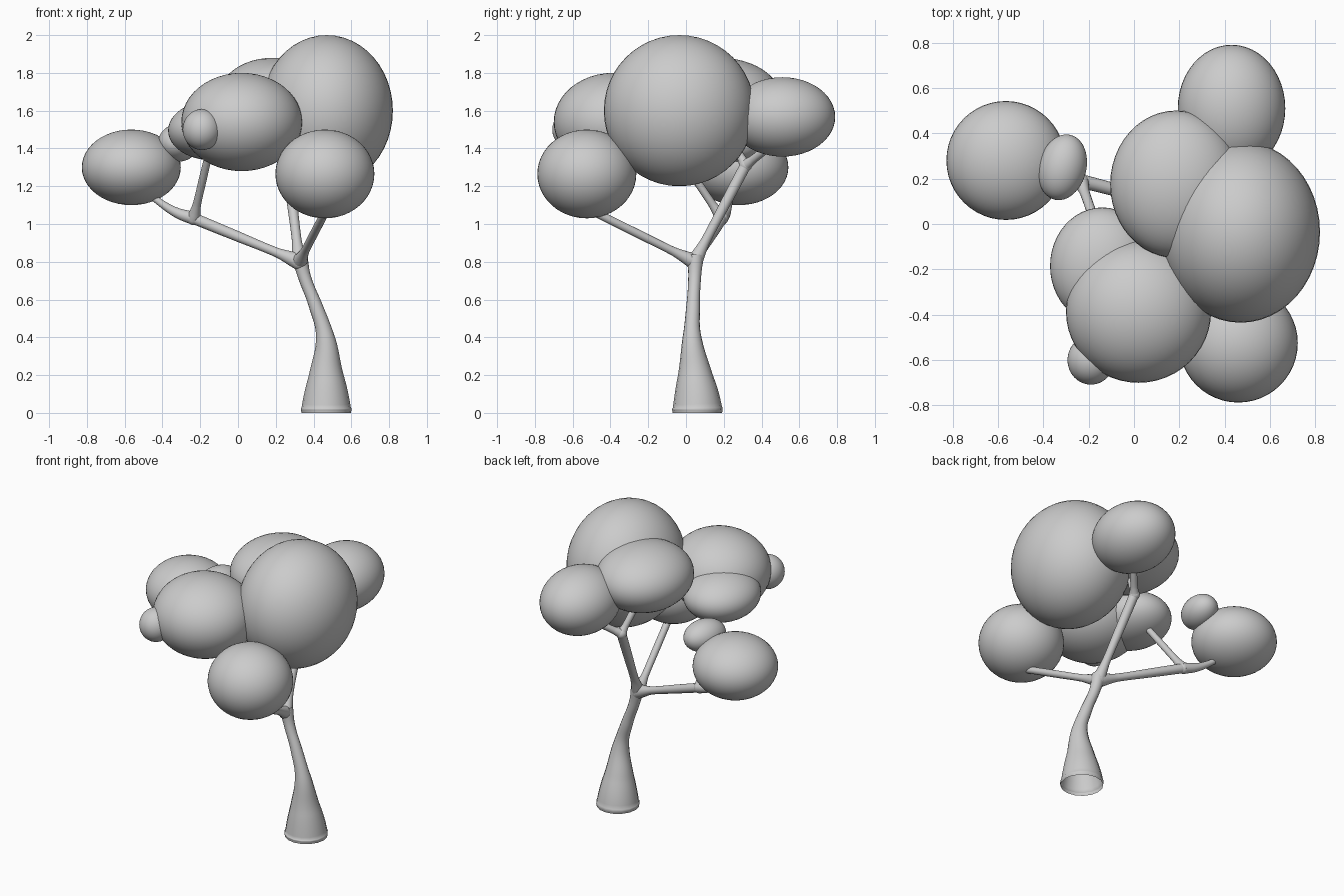
import bpy
import math

if "Cube" in bpy.data.objects:
    bpy.data.objects.remove(bpy.data.objects["Cube"])


def select_only(obj):
    bpy.ops.object.select_all(action='DESELECT')
    obj.select_set(True)
    bpy.context.view_layer.objects.active = obj


def ellipsoid(name, centre, radii, turn=0):
    bpy.ops.mesh.primitive_uv_sphere_add(segments=48, ring_count=24, radius=1, location=centre)
    obj = bpy.context.object
    obj.name = name
    obj.scale = radii
    obj.rotation_euler.z = math.radians(turn)
    bpy.ops.object.shade_smooth()
    return obj


def tube(name, points, capped=True):
    """Smooth tapered tube through (x, y, z, radius) points."""
    curve = bpy.data.curves.new(name, 'CURVE')
    curve.dimensions = '3D'
    curve.bevel_depth = 1
    curve.bevel_resolution = 6
    curve.resolution_u = 10
    curve.use_fill_caps = capped
    spline = curve.splines.new('BEZIER')
    spline.radius_interpolation = 'CARDINAL'
    spline.bezier_points.add(len(points) - 1)
    for bp, (x, y, z, r) in zip(spline.bezier_points, points):
        bp.co = (x, y, z)
        bp.radius = r
        bp.handle_left_type = bp.handle_right_type = 'AUTO'
    obj = bpy.data.objects.new(name, curve)
    bpy.context.collection.objects.link(obj)
    select_only(obj)
    bpy.ops.object.convert(target='MESH')
    bpy.context.object.name = name
    bpy.ops.object.shade_smooth_by_angle(angle=math.radians(50))


def branch(name, start, end, flare, r0, r1):
    """Straight branch that flares where it leaves its parent."""
    pts = []
    for t, r in ((0, flare), (0.1, (flare + r0) / 2), (0.22, r0), (0.6, (r0 + r1) / 2), (1, r1)):
        pts.append(tuple(a + (b - a) * t for a, b in zip(start, end)) + (r,))
    tube(name, pts)


# Trunk, open at the foot
fork = (0.325, 0.045, 0.80)
tube("trunk", [
    (0.467, 0.06, 0.0, 0.131),
    (0.467, 0.06, 0.03, 0.13),
    (0.467, 0.048, 0.2, 0.092),
    (0.462, 0.032, 0.4, 0.05),
    (0.41, 0.038, 0.57, 0.036),
    (0.352, 0.046, 0.72, 0.034),
    (0.325, 0.05, 0.83, 0.042),
], capped=False)

# Branches
left_fork = (-0.235, 0.19, 1.03)
back_fork = (0.262, 0.315, 1.31)
ellipsoid("main_fork", fork, (0.045, 0.045, 0.045))
branch("left_branch", fork, left_fork, 0.045, 0.025, 0.03)
branch("back_branch", fork, back_fork, 0.042, 0.026, 0.03)
branch("front_branch", fork, (0.46, -0.48, 1.06), 0.042, 0.023, 0.022)
ellipsoid("left_fork", left_fork, (0.036, 0.033, 0.036))
ellipsoid("back_fork", back_fork, (0.034, 0.034, 0.034))
tube("left_twig", [(*left_fork, 0.034), (-0.32, 0.21, 1.058, 0.027), (-0.40, 0.225, 1.105, 0.02), (-0.47, 0.24, 1.16, 0.018)])
branch("inner_left_twig", left_fork, (-0.155, -0.04, 1.37), 0.035, 0.022, 0.02)
branch("back_twig", back_fork, (0.41, 0.48, 1.44), 0.032, 0.023, 0.02)
branch("inner_back_twig", back_fork, (0.21, 0.21, 1.50), 0.032, 0.022, 0.02)

# Foliage clumps: centre, radii, turn about z
clumps = {
    "crown_foliage": ((0.47, -0.035, 1.60), (0.35, 0.40, 0.40), 0),
    "left_foliage": ((-0.565, 0.28, 1.30), (0.262, 0.262, 0.20), 0),
    "front_foliage": ((0.02, -0.385, 1.54), (0.32, 0.315, 0.26), 0),
    "front_right_foliage": ((0.46, -0.525, 1.265), (0.262, 0.262, 0.235), 0),
    "back_right_foliage": ((0.43, 0.51, 1.567), (0.237, 0.28, 0.21), 0),
    "back_foliage": ((0.185, 0.175, 1.67), (0.29, 0.325, 0.21), 0),
    "inner_left_foliage": ((-0.14, -0.185, 1.495), (0.23, 0.258, 0.157), 0),
    "small_front_foliage": ((-0.19, -0.60, 1.50), (0.103, 0.108, 0.108), 0),
    "small_left_foliage": ((-0.315, 0.25, 1.43), (0.105, 0.147, 0.10), -14),
}
for name, (centre, radii, turn) in clumps.items():
    ellipsoid(name, centre, radii, turn)
